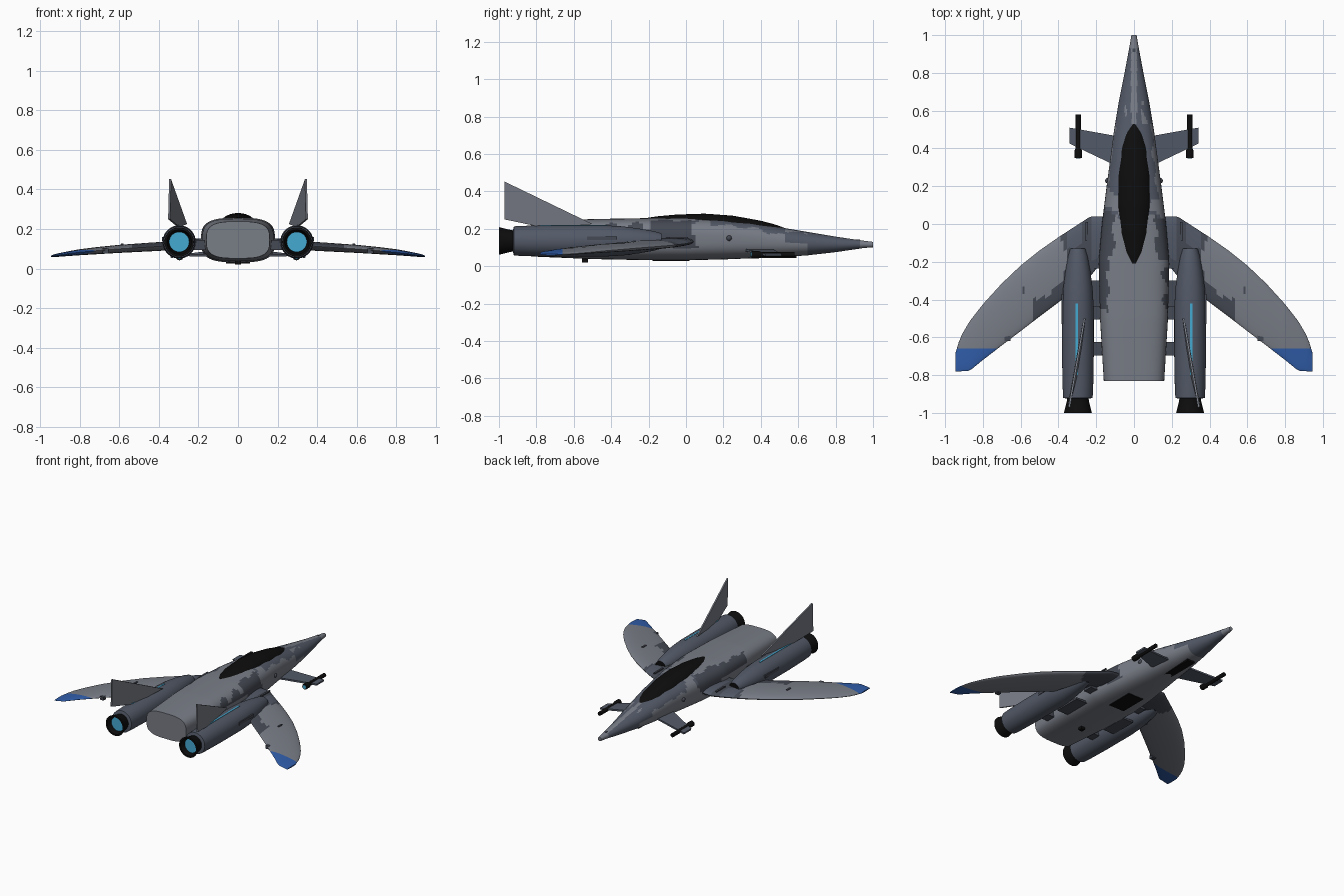
import bpy, bmesh
from math import sin, cos, pi, copysign
from mathutils import Vector

if "Cube" in bpy.data.objects:
    bpy.data.objects.remove(bpy.data.objects["Cube"])


def material(name, rgb):
    m = bpy.data.materials.new(name)
    m.use_nodes = True
    m.diffuse_color = (*rgb, 1)
    bsdf = m.node_tree.nodes["Principled BSDF"]
    bsdf.inputs["Base Color"].default_value = (*rgb, 1)
    bsdf.inputs["Roughness"].default_value = 0.6
    return m


LIGHT, SLATE, DARK, BLACK, BLUE, TEAL = range(6)
MATS = [material("light_grey", (.19, .205, .24)),
        material("slate_blue", (.085, .1, .135)),
        material("dark_grey", (.06, .068, .088)),
        material("black", (.004, .004, .004)),
        material("tip_blue", (.03, .11, .4)),
        material("glow_teal", (.06, .4, .65))]


def finish(name, bm, rule, smooth=True):
    """Colour the faces by a rule (or one index) and make the object."""
    bmesh.ops.recalc_face_normals(bm, faces=bm.faces)
    for f in bm.faces:
        f.material_index = rule(f.calc_center_median(), f.normal) if callable(rule) else rule
    me = bpy.data.meshes.new(name)
    bm.to_mesh(me)
    bm.free()
    for m in MATS:
        me.materials.append(m)
    ob = bpy.data.objects.new(name, me)
    bpy.context.collection.objects.link(ob)
    if smooth:
        bpy.ops.object.select_all(action='DESELECT')
        ob.select_set(True)
        bpy.context.view_layer.objects.active = ob
        bpy.ops.object.shade_smooth_by_angle(angle=.6)
    return ob


def loft(name, rings, rule, cut_y=None):
    """Skin a list of closed rings and cap both ends."""
    bm = bmesh.new()
    rows = [[bm.verts.new(p) for p in r] for r in rings]
    n = len(rows[0])
    for a, b in zip(rows, rows[1:]):
        for i in range(n):
            j = (i + 1) % n
            bm.faces.new((a[i], a[j], b[j], b[i]))
    bm.faces.new(rows[0])
    bm.faces.new(rows[-1])
    if cut_y is not None:
        bmesh.ops.bisect_plane(bm, geom=bm.verts[:] + bm.edges[:] + bm.faces[:],
                               plane_co=(0, cut_y, 0), plane_no=(0, 1, 0))
    return finish(name, bm, rule)


def sample(table, t):
    """Interpolate the rows of a table whose first column rises."""
    for a, b in zip(table, table[1:]):
        if t <= b[0]:
            k = (t - a[0]) / (b[0] - a[0])
            return [p + (q - p) * k for p, q in zip(a[1:], b[1:])]
    return table[-1][1:]


def oval(cx, y, cz, rx, rz, n=32, e=2):
    def p(v):
        return copysign(abs(v) ** (2 / e), v)
    return [(cx + rx * p(cos(2 * pi * i / n)), y, cz + rz * p(sin(2 * pi * i / n))) for i in range(n)]


def tube(name, x, z, profile, rule, n=32):
    return loft(name, [oval(x, y, z, r, r, n) for y, r in profile], rule)


def box(name, centre, size, colour):
    bm = bmesh.new()
    bmesh.ops.create_cube(bm, size=1)
    for v in bm.verts:
        v.co = Vector(centre) + Vector(a * b for a, b in zip(v.co, size))
    return finish(name, bm, colour, False)


def plate(name, points, thickness, colour):
    """Flat polygon thickened evenly about its plane."""
    bm = bmesh.new()
    f = bm.faces.new([bm.verts.new(p) for p in points])
    f.normal_update()
    off = f.normal * thickness / 2
    for v in f.verts:
        v.co -= off
    top = bmesh.ops.extrude_face_region(bm, geom=[f])["geom"]
    bmesh.ops.translate(bm, vec=off * 2, verts=[v for v in top if isinstance(v, bmesh.types.BMVert)])
    return finish(name, bm, colour, False)


# Fuselage: y, half width, bottom, top, squareness
BODY = [(-.83, .16, .052, .238, 3.2), (-.5, .18, .038, .252, 3.2), (-.2, .187, .032, .257, 3.2),
        (0, .17, .032, .257, 3), (.2, .145, .036, .25, 2.7), (.35, .125, .042, .235, 2.5),
        (.5, .105, .048, .208, 2.3), (.65, .08, .058, .183, 2.1), (.8, .05, .075, .158, 2),
        (.95, .022, .097, .136, 2), (1, .014, .101, .13, 2)]


def fuselage_colour(c, n):
    x, y = abs(c.x), c.y
    wave = .022 * sin(31 * c.z + 9 * c.x) + .012 * sin(47 * y + 30 * c.x)
    if n.y < -.9 or y > .93:
        return LIGHT
    if y > .65:
        return LIGHT if n.z > 0 and x < .016 else SLATE
    if y > .52 and n.z > 0:
        return LIGHT if x < .015 or .04 < x < .06 + wave else SLATE
    if y + wave > .05:
        patch = n.z > .55 + 8 * wave and not .08 < y + wave < .15
        return SLATE if patch else LIGHT
    if y + wave > -.16:
        return DARK if x > .1 + wave and c.z > .1 else LIGHT
    if y + wave > -.48:
        return DARK if x > .14 + 1.3 * wave and c.z > .16 else LIGHT
    return LIGHT


rings = []
for k in range(92):
    y = -.83 + .02 * k
    w, lo, hi, e = sample(BODY, y)
    rings.append(oval(0, y, (lo + hi) / 2, w, (hi - lo) / 2, 64, e))
rings.append(oval(0, 1, .1155, .014, .0145, 64))
loft("fuselage", rings, fuselage_colour)

# Canopy: y, half width, top
CANOPY = [(-.21, .045, .258), (-.15, .07, .267), (-.05, .086, .276), (.1, .092, .281),
          (.25, .09, .27), (.4, .078, .243), (.48, .062, .222), (.53, .04, .203)]
rings = []
for k in range(38):
    y = -.21 + .02 * k
    w, top = sample(CANOPY, y)
    rings.append(oval(0, y, top - .06, w, .06, 40))
loft("canopy", rings, BLACK)

# Wing: x, leading y, trailing y, mid z, half thickness
WING = [(.16, .04, -.19, .132, .022), (.23, .04, -.275, .128, .022), (.3, -.005, -.335, .12, .022),
        (.4, -.07, -.415, .112, .022), (.5, -.14, -.49, .106, .021), (.6, -.22, -.567, .1, .02),
        (.7, -.315, -.643, .092, .018), (.8, -.425, -.72, .083, .015), (.87, -.515, -.777, .074, .011),
        (.92, -.6, -.78, .067, .008), (.944, -.68, -.78, .062, .004)]


def wing_colour(c, n):
    x = abs(c.x)
    wave = .03 * sin(24 * c.y) + .015 * sin(50 * x)
    if c.y < -.66:
        return BLUE
    if n.z < 0:
        return DARK if x + wave < .33 else LIGHT
    if x < .22 or (.27 < x < .36 and c.y > -.12 + wave):
        return SLATE
    edge = sample(WING, x)[1]
    return DARK if x + wave < .36 or (x < .53 and c.y < edge + .1 + wave) else LIGHT


def wing_ring(x, side, n=20):
    lead, trail, z, t = sample(WING, x)
    pts = []
    for i in range(2 * n):
        a = pi * i / n
        u = (1 - cos(a)) / 2
        pts.append((side * x, lead + (trail - lead) * u, z + t * sin(a) * (1.2 - .4 * u)))
    return pts


# Engine profile, front to back: y, radius
ENGINE = [(-.13, .04), (-.17, .052), (-.25, .066), (-.34, .078), (-.45, .084), (-.7, .084),
          (-.86, .081), (-.92, .078), (-.925, .06)]
NOZZLE = [(-.91, .055), (-.935, .058), (-.96, .064), (-1, .074), (-1, .062), (-.955, .052), (-.95, .03)]

for side, tag in ((1, "left"), (-1, "right")):
    s = side
    ex, ez = s * .297, .135
    loft(tag + "_wing", [wing_ring(.16 + .784 * k / 48, s) for k in range(49)], wing_colour, -.66)
    tube(tag + "_engine", ex, ez, ENGINE, lambda c, n: BLACK if n.y > .95 else SLATE, 40)
    tube(tag + "_nozzle", ex, ez, NOZZLE, BLACK, 40)
    tube(tag + "_exhaust_glow", ex, ez, [(-.96, .051), (-.967, .051)], TEAL, 40)
    box(tag + "_engine_light_strip", (s * .303, -.61, .2165), (.012, .38, .008), TEAL)
    box(tag + "_engine_side_rail", (s * .377, -.45, .15), (.014, .16, .02), DARK)

    # Struts joining engine and fuselage
    for y in (-.2, -.47, -.66):
        box(tag + "_engine_strut", (s * .2, y, .12), (.07, .07, .05), DARK)
    box(tag + "_lower_strut", (s * .2, -.4, .068), (.09, .2, .014), DARK)

    # Leaning tail fin
    plate(tag + "_tail_fin", [(s * .262, -.5, .225), (s * .3, -.78, .21), (s * .348, -.97, .25),
                              (s * .343, -.97, .452)], .01, LIGHT)

    # Foreplane with tip pod
    plate(tag + "_foreplane", [(s * .09, .465, .085), (s * .34, .51, .06), (s * .34, .425, .06),
                               (s * .13, .325, .085), (s * .09, .31, .085)], .012, SLATE)
    tube(tag + "_tip_pod", s * .295, .062, [(.35, .02), (.39, .02), (.4, .014), (.58, .014)], BLACK, 16)
    tube(tag + "_pod_light", s * .295, .062, [(.346, .013), (.352, .013)], TEAL, 16)

    # Small fittings
    w, lo, hi, e = sample(BODY, .23)
    bm = bmesh.new()
    bmesh.ops.create_uvsphere(bm, u_segments=16, v_segments=8, radius=.015)
    bmesh.ops.translate(bm, verts=bm.verts, vec=(s * (w - .003), .23, .15))
    finish(tag + "_side_port", bm, DARK)
    box(tag + "_flap_hinge", (s * .67, -.605, .09), (.03, .03, .025), DARK)
    box(tag + "_wing_root_slot", (s * .25, -.04, .152), (.012, .1, .008), DARK)
    box(tag + "_wing_fitting", (s * .585, -.35, .123), (.012, .04, .008), DARK)

# Belly bays and sensor
box("nose_gear_bay", (0, .47, .051), (.06, .24, .016), BLACK)
box("main_bay", (0, -.08, .031), (.12, .2, .008), BLACK)
box("belly_sensor", (0, -.54, .033), (.03, .03, .026), BLACK)
box("nose_sensor", (0, .92, .139), (.014, .02, .006), DARK)
